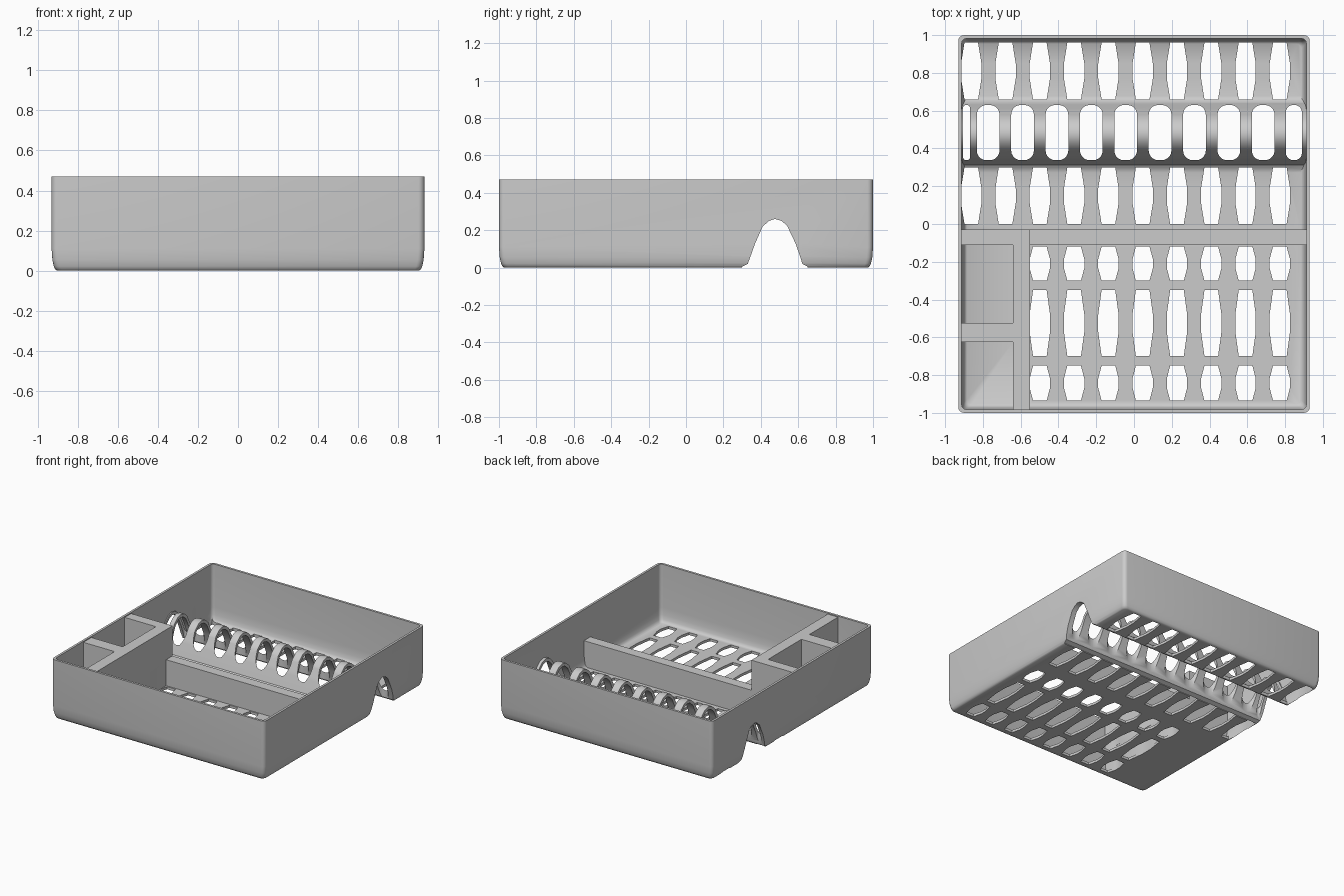
import bpy, bmesh, math

if "Cube" in bpy.data.objects:
    bpy.data.objects.remove(bpy.data.objects["Cube"])


def rounded_rect(x0, x1, y0, y1, r, seg=4):
    pts = []
    corners = [(x1 - r, y1 - r), (x0 + r, y1 - r), (x0 + r, y0 + r), (x1 - r, y0 + r)]
    for i, (cx, cy) in enumerate(corners):
        for k in range(seg + 1):
            a = math.pi / 2 * (i + k / seg)
            pts.append((cx + r * math.cos(a), cy + r * math.sin(a)))
    return pts


def loft(bm, rings):
    """Skin a stack of equal-length point loops and cap both ends."""
    vs = [[bm.verts.new(p) for p in ring] for ring in rings]
    n = len(vs[0])
    for a, b in zip(vs, vs[1:]):
        for i in range(n):
            bm.faces.new((a[i], a[(i + 1) % n], b[(i + 1) % n], b[i]))
    bm.faces.new(vs[0][::-1])
    bm.faces.new(vs[-1])


def prism_z(bm, pts, z0, z1):
    loft(bm, [[(x, y, z) for x, y in pts] for z in (z0, z1)])


def prism_x(bm, pts, x0, x1):
    loft(bm, [[(x, y, z) for y, z in pts] for x in (x0, x1)])


def box(bm, x0, x1, y0, y1, z0, z1):
    prism_z(bm, [(x1, y1), (x0, y1), (x0, y0), (x1, y0)], z0, z1)


def make(name, bm):
    bmesh.ops.recalc_face_normals(bm, faces=bm.faces[:])
    me = bpy.data.meshes.new(name)
    bm.to_mesh(me)
    bm.free()
    ob = bpy.data.objects.new(name, me)
    bpy.context.collection.objects.link(ob)
    return ob


def cut(target, tool):
    """Subtract tool from target, then drop the tool."""
    mod = target.modifiers.new("cut", 'BOOLEAN')
    mod.operation = 'DIFFERENCE'
    mod.solver = 'EXACT'
    mod.object = tool
    bpy.context.view_layer.objects.active = target
    bpy.ops.object.modifier_apply(modifier=mod.name)
    bpy.data.objects.remove(tool)


def tub(name, hx, hy, r, z0, z1):
    """Rounded box with a softened bottom edge."""
    steps = [(0, .028), (.007, .018), (.022, .011), (.055, .004), (.11, 0), (z1 - z0, 0)]
    bm = bmesh.new()
    loft(bm, [[(x, y, z0 + dz) for x, y in rounded_rect(-hx + d, hx - d, -hy + d, hy - d, r)]
              for dz, d in steps])
    return make(name, bm)


# Outer shell and the hollow inside it
tray = tub("dish_rack_tray", .93, 1.0, .03, 0, .47)
hollow = tub("hollow", .912, .982, .025, .02, .6)

# Cross-hump left standing in the hollow
arch = [(.30, .005), (.33, .02), (.345, .06), (.37, .13), (.41, .22), (.445, .25), (.475, .26),
        (.51, .25), (.54, .225), (.585, .13), (.61, .06), (.622, .02), (.65, .005)]
bm = bmesh.new()
hump = [(.25, -.05), (.25, .015), (.29, .024), (.313, .04), (.325, .075), (.35, .145), (.393, .235),
        (.435, .272), (.475, .283), (.52, .272), (.557, .24), (.605, .14), (.63, .075),
        (.642, .04), (.66, .024), (.70, .015), (.70, -.05)]
prism_x(bm, hump, -1.1, 1.1)
cut(hollow, make("hump", bm))

# Low divider
bm = bmesh.new()
box(bm, -.6, 1.1, -.11, -.03, -.05, .225)
cut(hollow, make("divider", bm))

# Cutlery block with two pockets
bm = bmesh.new()
box(bm, -1.1, -.55, -1.1, -.03, -.06, .462)
block = make("cutlery_block", bm)
bm = bmesh.new()
for y0, y1 in ((-.525, -.11), (-1.2, -.625)):
    box(bm, -1.2, -.64, y0, y1, -.1, .7)
cut(block, make("pockets", bm))
cut(hollow, block)
cut(tray, hollow)

# Tunnel under the hump, through both side walls
bm = bmesh.new()
prism_x(bm, [(.30, -.1)] + arch + [(.65, -.1)], -1.2, 1.2)
cut(tray, make("tunnel", bm))

# Drain holes and hump slots
bm = bmesh.new()


def drain(cx, y0, y1):
    cy, t = (y0 + y1) / 2, (y1 - y0) * .13
    e, m = .036, .054
    prism_z(bm, [(cx + e, y1), (cx - e, y1), (cx - m, cy + t), (cx - m, cy - t),
                 (cx - e, y0), (cx + e, y0), (cx + m, cy - t), (cx + m, cy + t)], -.1, .2)


for i in range(10):
    x = .772 - .1815 * i
    rows = [(.66, .96), (0, .30)]
    if i < 8:
        rows += [(-.30, -.12), (-.70, -.35), (-.935, -.75)]
    for y0, y1 in rows:
        drain(x, y0, y1)
slots = [(-.772 + .182 * i - .06, -.772 + .182 * i + .06) for i in range(9)]
slots += [(.804, .889), (-.905, -.868)]
for x0, x1 in slots:
    prism_z(bm, rounded_rect(x0, x1, .338, .63, min(.05, (x1 - x0) * .45), 5), -.1, .4)
cut(tray, make("holes", bm))

# Smooth shading with crisp edges
bpy.ops.object.select_all(action='DESELECT')
tray.select_set(True)
bpy.context.view_layer.objects.active = tray
bpy.ops.object.shade_smooth_by_angle(angle=math.radians(35))
